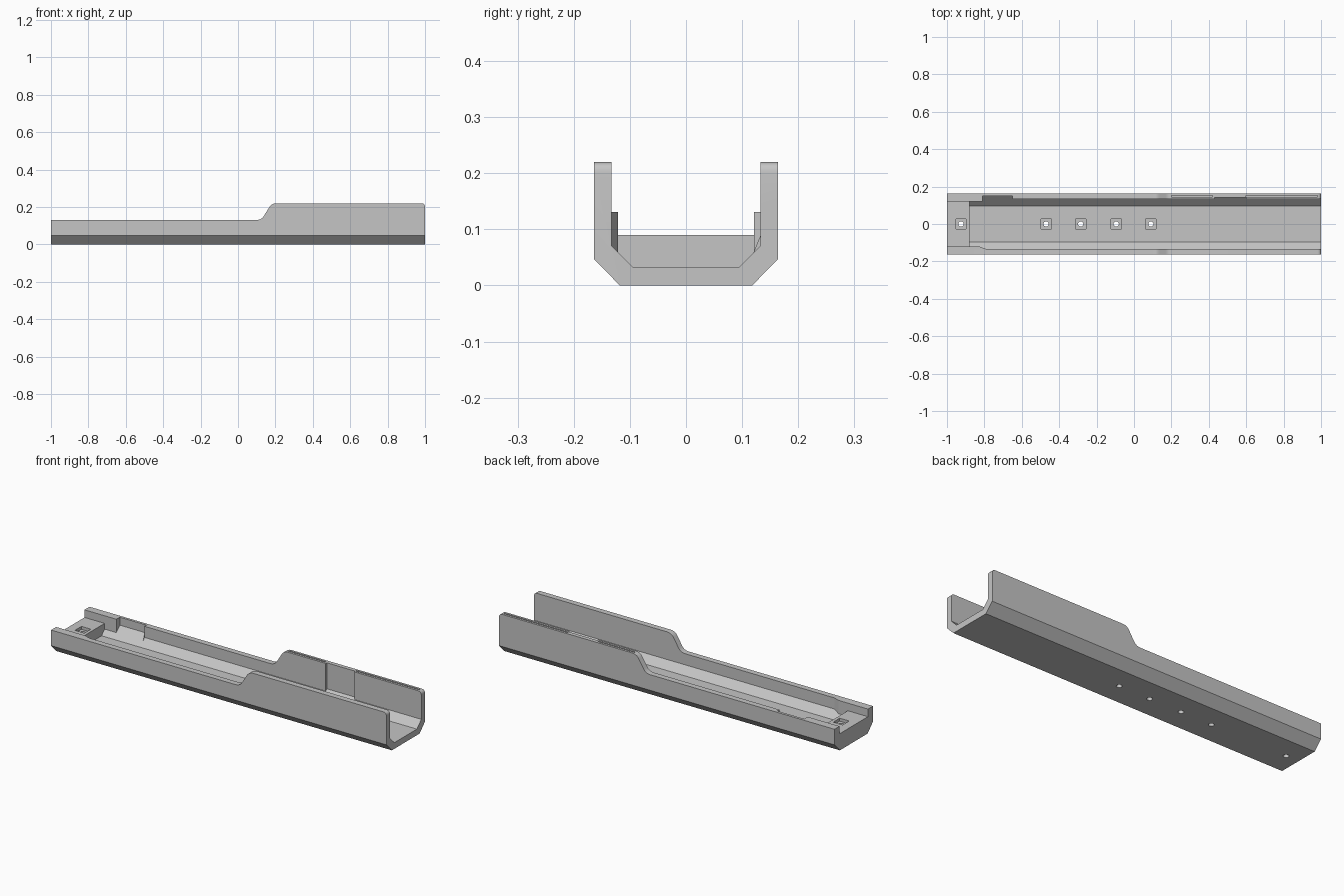
import bpy, bmesh
from math import cos, sin, pi, radians
from mathutils import Vector

cube = bpy.data.objects.get("Cube")
if cube:
    bpy.data.objects.remove(cube, do_unlink=True)

grey = bpy.data.materials.new("mid_grey")
grey.use_nodes = True
colour = (0.56, 0.56, 0.56, 1)
grey.diffuse_color = colour
grey.node_tree.nodes["Principled BSDF"].inputs["Base Color"].default_value = colour


def prism(name, points, start, travel):
    """Extrude a closed loop of points, placed by start(a, b), along travel."""
    bm = bmesh.new()
    face = bm.faces.new([bm.verts.new(start(a, b)) for a, b in points])
    moved = bmesh.ops.extrude_face_region(bm, geom=[face])["geom"]
    verts = [v for v in moved if isinstance(v, bmesh.types.BMVert)]
    bmesh.ops.translate(bm, verts=verts, vec=Vector(travel))
    bmesh.ops.recalc_face_normals(bm, faces=bm.faces)
    mesh = bpy.data.meshes.new(name)
    bm.to_mesh(mesh)
    bm.free()
    mesh.materials.append(grey)
    obj = bpy.data.objects.new(name, mesh)
    bpy.context.collection.objects.link(obj)
    return obj


def along_x(name, points, x0, x1):
    return prism(name, points, lambda y, z: (x0, y, z), (x1 - x0, 0, 0))


def along_z(name, points, z0, z1):
    return prism(name, points, lambda x, y: (x, y, z0), (0, 0, z1 - z0))


def rect(a0, a1, b0, b1):
    return [(a0, b0), (a1, b0), (a1, b1), (a0, b1)]


def combine(target, tool, operation="DIFFERENCE"):
    mod = target.modifiers.new(operation, "BOOLEAN")
    mod.operation, mod.object, mod.solver = operation, tool, "EXACT"
    graph = bpy.context.evaluated_depsgraph_get()
    result = bpy.data.meshes.new_from_object(target.evaluated_get(graph))
    target.modifiers.clear()
    target.data = result
    bpy.data.objects.remove(tool, do_unlink=True)


def rounded(points, radii, steps=5):
    """Round polygon corners with quadratic blends."""
    out = []
    for i, (p, r) in enumerate(zip(points, radii)):
        p = Vector(p)
        if not r:
            out.append(tuple(p))
            continue
        a = p + (Vector(points[i - 1]) - p).normalized() * r
        b = p + (Vector(points[(i + 1) % len(points)]) - p).normalized() * r
        for k in range(steps + 1):
            t = k / steps
            out.append(tuple(a * (1 - t) ** 2 + p * 2 * t * (1 - t) + b * t ** 2))
    return out


# Chamfered U-shaped channel
half_outer = [(0.118, 0), (0.164, 0.047), (0.164, 0.25)]
half_inner = [(0.133, 0.25), (0.133, 0.071), (0.095, 0.033)]
half = half_outer + half_inner
section = half + [(-y, z) for y, z in reversed(half)]
channel = along_x("channel_body", section, -1, 1)

# Stepped side outline with soft corners
outline = rounded(
    [(-1, 0), (1, 0), (1, 0.22), (0.18, 0.22), (0.125, 0.131), (-1, 0.131)],
    [0, 0, 0.02, 0.025, 0.025, 0])
combine(channel, prism("side_outline", outline, lambda x, z: (x, -0.3, z),
                       (0, 0.6, 0)), "INTERSECT")

# Recesses on the inside of the left wall
for x0, x1, depth in [(-0.81, -0.65, 0.15), (0.43, 0.6, 0.142)]:
    pocket = [(0.12, 0.058), (depth, depth - 0.062), (depth, 0.3), (0.12, 0.3)]
    combine(channel, along_x("recess_cutter", pocket, x0, x1))

# Narrow slots along the top of the left wall
for x0, x1 in [(0.2, 0.42), (0.6, 0.98)]:
    combine(channel, along_z("slot_cutter", rect(x0, x1, 0.145, 0.152), 0.19, 0.3))

# Closed end block, and thicker walls beside it
block = along_x("end_block", rect(-0.125, 0.125, 0.02, 0.09), -1, -0.88)
for name, side, tip in [("left_wall_pad", 1, -0.81), ("right_wall_pad", -1, -0.79)]:
    pad = [(-1, side * 0.121), (-0.825 if side < 0 else tip, side * 0.121),
           (tip, side * 0.134), (tip, side * 0.14), (-1, side * 0.14)]
    along_z(name, pad, 0.058, 0.131)

# Screw holes with square nut pockets
for x in (-0.925, -0.47, -0.285, -0.095, 0.09):
    top = 0.09 if x < -0.88 else 0.033
    circle = [(x + 0.014 * cos(2 * pi * k / 20), 0.014 * sin(2 * pi * k / 20))
              for k in range(20)]
    for part in ([channel, block] if x < -0.88 else [channel]):
        combine(part, along_z("hole_cutter", circle, -0.1, 0.15))
    part = block if x < -0.88 else channel
    combine(part, along_z("nut_cutter", rect(x - 0.028, x + 0.028, -0.028, 0.028),
                          top - 0.016, top + 0.05))

# Crisp edges with smooth fillets
for obj in (channel, block):
    obj.select_set(True)
bpy.context.view_layer.objects.active = channel
bpy.ops.object.shade_smooth_by_angle(angle=radians(25))
